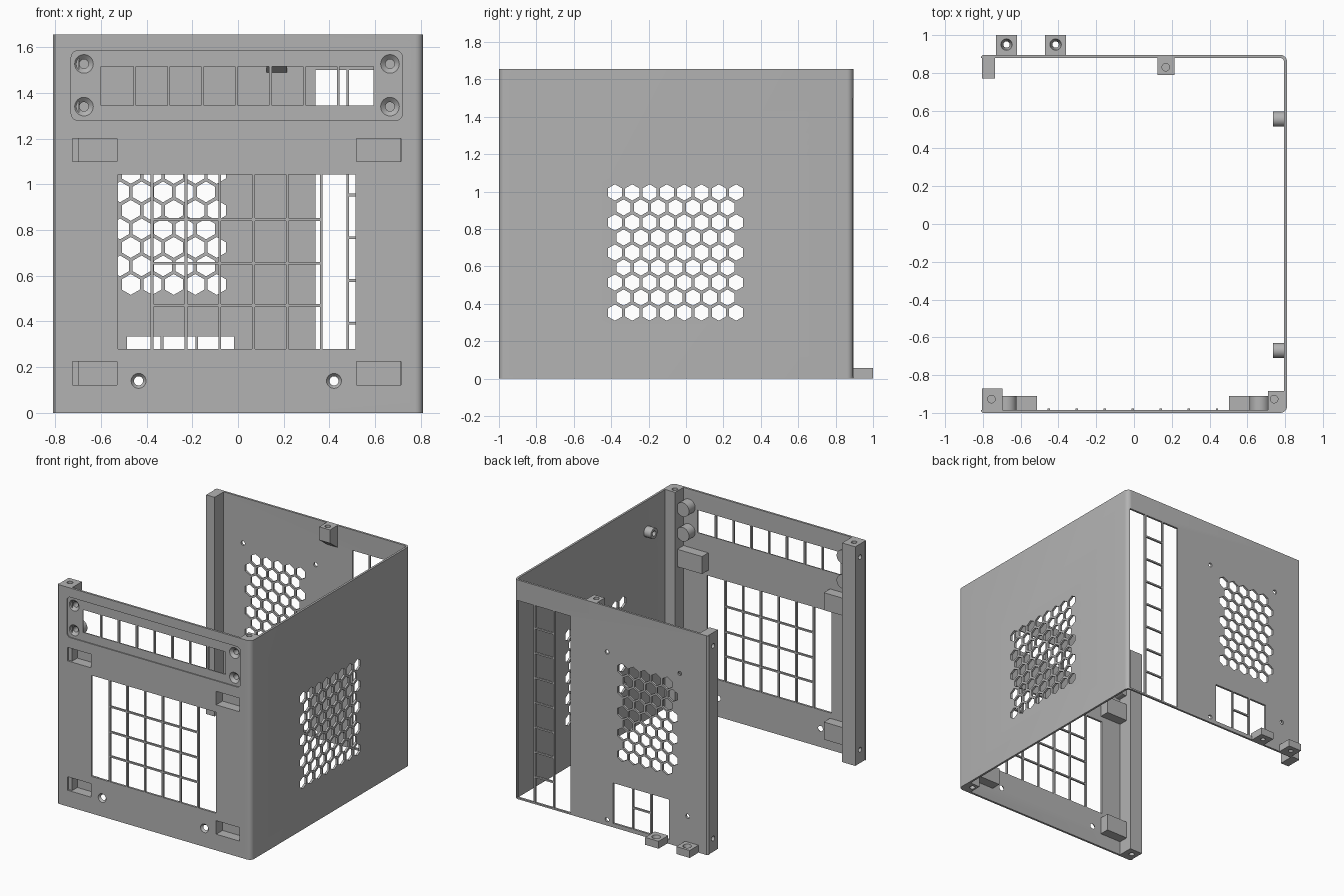
import bpy, bmesh, math
from mathutils import Vector

cube = bpy.data.objects.get("Cube")
if cube:
    bpy.data.objects.remove(cube, do_unlink=True)

grey = bpy.data.materials.new("plain grey")
grey.use_nodes = True
GREY = (0.45, 0.45, 0.45, 1)
grey.diffuse_color = GREY
grey.node_tree.nodes["Principled BSDF"].inputs["Base Color"].default_value = GREY

TOP, FRONT, BACK, SIDE, WALL = 1.655, -1.0, 0.895, 0.81, 0.016


def loft(bm, ring_a, ring_b):
    """Closed solid between two matching rings of points."""
    a = [bm.verts.new(p) for p in ring_a]
    b = [bm.verts.new(p) for p in ring_b]
    n = len(a)
    faces = [bm.faces.new(a), bm.faces.new(b[::-1])]
    faces += [bm.faces.new((a[i], b[i], b[(i + 1) % n], a[(i + 1) % n])) for i in range(n)]
    bmesh.ops.recalc_face_normals(bm, faces=faces)


def box(bm, x, y, z):
    ring = [(x[0], y[0]), (x[1], y[0]), (x[1], y[1]), (x[0], y[1])]
    loft(bm, [(*p, z[0]) for p in ring], [(*p, z[1]) for p in ring])


def rod(bm, centre, axis, length, r0, r1=None, n=24):
    """Cylinder or cone from centre along axis 0, 1 or 2; six sides give upright hexagons."""
    u, v = [i for i in range(3) if i != axis]
    rings = []
    for r, shift in ((r0, 0), (r0 if r1 is None else r1, length)):
        ring = []
        for k in range(n):
            t = math.tau * k / n + math.pi / 2
            p = Vector(centre)
            p[axis] += shift
            p[u] += r * math.cos(t)
            p[v] += r * math.sin(t)
            ring.append(p)
        rings.append(ring)
    loft(bm, *rings)


def make(name, bm):
    mesh = bpy.data.meshes.new(name)
    bm.to_mesh(mesh)
    bm.free()
    mesh.materials.append(grey)
    obj = bpy.data.objects.new(name, mesh)
    bpy.context.scene.collection.objects.link(obj)
    return obj


def cut(obj, bm):
    """Subtract the solids in bm from obj."""
    cutter = make("cutter", bm)
    cutter.hide_render = True
    mod = obj.modifiers.new("cut", "BOOLEAN")
    mod.operation, mod.solver, mod.object = "DIFFERENCE", "EXACT", cutter
    graph = bpy.context.evaluated_depsgraph_get()
    mesh = bpy.data.meshes.new_from_object(obj.evaluated_get(graph))
    obj.modifiers.clear()
    obj.data = mesh
    bpy.data.objects.remove(cutter, do_unlink=True)


def arc(cx, cy, r, start, end, steps=6):
    angles = [math.radians(start + (end - start) * i / steps) for i in range(steps + 1)]
    return [(cx + r * math.cos(a), cy + r * math.sin(a)) for a in angles]


# Folded shell: front, side and back walls
R = 0.035
cx, y0, y1 = SIDE - R, FRONT + R, BACK - R
profile = [(-SIDE, FRONT + 0.01), (-SIDE + 0.01, FRONT)]
profile += arc(cx, y0, R, -90, 0) + arc(cx, y1, R, 0, 90)
profile += [(-SIDE + 0.01, BACK), (-SIDE, BACK - 0.01), (-SIDE, BACK - WALL)]
profile += arc(cx, y1, R - WALL, 90, 0) + arc(cx, y0, R - WALL, 0, -90) + [(-SIDE, FRONT + WALL)]
bm = bmesh.new()
loft(bm, [(x, y, 0) for x, y in profile], [(x, y, TOP) for x, y in profile])
shell = make("folded_shell", bm)

# Rectangular openings
thru_front, thru_back = (FRONT - 0.05, FRONT + 0.05), (BACK - 0.05, BACK + 0.05)
pockets = [(x, z) for x in (-0.627, 0.616) for z in (0.173, 1.15)]
bm = bmesh.new()
box(bm, (-0.525, 0.515), thru_front, (0.28, 1.043))
box(bm, (-0.6, 0.592), thru_front, (1.345, 1.515))
box(bm, (0.34, 0.785), thru_back, (0.012, 1.5))
box(bm, (-0.486, -0.018), thru_back, (0.03, 0.335))
for x, z in pockets:
    box(bm, (x - 0.098, x + 0.098), thru_front, (z - 0.051, z + 0.051))
cut(shell, bm)

# Shallow rounded recess around the upper vent
bm = bmesh.new()
corners = (arc(0.69, 1.555, 0.03, 0, 90) + arc(-0.7, 1.555, 0.03, 90, 180)
           + arc(-0.7, 1.31, 0.03, 180, 270) + arc(0.69, 1.31, 0.03, 270, 360))
loft(bm, [(x, FRONT - 0.02, z) for x, z in corners], [(x, FRONT + 0.008, z) for x, z in corners])
cut(shell, bm)

# Honeycomb vents in the side and back walls
bm = bmesh.new()
for row in range(9):
    odd = row % 2
    for col in range(8 - odd):
        rod(bm, (SIDE - 0.05, -0.38 + 0.0926 * (col + odd / 2), 0.353 + 0.0803 * row), 0, 0.1, 0.0435, n=6)
    for col in range(5):
        rod(bm, (-0.469 + 0.094 * (col - odd / 2), BACK - 0.05, 0.562 + 0.081 * row), 1, 0.1, 0.0455, n=6)
cut(shell, bm)

# Screw holes
screws = [(x, z) for x in (-0.674, 0.665) for z in (1.34, 1.527)]
bm = bmesh.new()
for x in (-0.435, 0.42):
    rod(bm, (x, FRONT - 0.004, 0.14), 1, 0.025, 0.036, 0.016)
for x, z in screws:
    rod(bm, (x, FRONT - 0.05, z), 1, 0.1, 0.042)
for x, z in ((0.033, 1.31), (-0.574, 1.31), (-0.64, 0.25), (0.033, 0.045)):
    rod(bm, (x, BACK - 0.05, z), 1, 0.1, 0.016, n=16)
cut(shell, bm)

# Thin grille bars
B = 0.006


def bars(name, y, uprights, levels, x_span, z_span):
    bm = bmesh.new()
    for x in uprights:
        box(bm, (x - B, x + B), (y, y + WALL), z_span)
    for z in levels:
        box(bm, x_span, (y + 0.001, y + WALL - 0.001), (z - B, z + B))
    make(name, bm)


bars("front_grille", FRONT, [-0.376 + 0.148 * i for i in range(6)], (0.47, 0.655, 0.846),
     (-0.376, 0.364), (0.28, 1.043))
bars("upper_vent_bars", FRONT + 0.008 - 0.001, [-0.452 + 0.1485 * i for i in range(7)], (),
     (0, 0), (1.345, 1.515))
bars("rear_slot_bars", BACK - WALL, (0.48, 0.64), [0.205 + 0.187 * i for i in range(7)],
     (0.48, 0.64), (0.012, 1.5))
bars("rear_port_bars", BACK - WALL, (-0.333, -0.18), (0.19,), (-0.333, -0.18), (0.03, 0.335))

# Closed pockets behind the front wall
for i, (x, z) in enumerate(pockets):
    bm = bmesh.new()
    box(bm, (x - 0.113, x + 0.113), (FRONT + 0.012, -0.91), (z - 0.066, z + 0.066))
    pocket = make(f"front_pocket_{i + 1}", bm)
    bm = bmesh.new()
    box(bm, (x - 0.098, x + 0.098), (FRONT - 0.05, -0.925), (z - 0.051, z + 0.051))
    cut(pocket, bm)

# Blind screw bosses at the recess corners
for i, (x, z) in enumerate(screws):
    bm = bmesh.new()
    rod(bm, (x, FRONT + 0.008, z), 1, 0.082, 0.053)
    boss = make(f"vent_screw_boss_{i + 1}", bm)
    bm = bmesh.new()
    rod(bm, (x, FRONT + 0.007, z), 1, 0.02, 0.042, 0.02)
    cut(boss, bm)
    bm = bmesh.new()
    rod(bm, (x, FRONT + 0.02, z), 1, 0.055, 0.02)
    cut(boss, bm)

# Corner posts with screw holes
posts = {"front_right_post": ((-0.805, -0.695), (-0.986, -0.87), (-0.755, -0.927)),
         "front_left_post": ((0.71, 0.797), (-0.986, -0.885), (0.742, -0.927)),
         "back_right_post": ((-0.805, -0.735), (0.77, 0.881), None)}
for name, (xs, ys, hole) in posts.items():
    bm = bmesh.new()
    box(bm, xs, ys, (0, TOP))
    post = make(name, bm)
    bm = bmesh.new()
    if hole:
        for z in (-0.02, TOP - 0.04):
            rod(bm, (*hole, z), 2, 0.06, 0.02)
    if xs[0] < 0:
        for z in (0.1, TOP - 0.1):
            rod(bm, (xs[0] - 0.02, sum(ys) / 2, z), 0, 0.06, 0.018)
    cut(post, bm)

# Sloped lid tab on the back wall
bm = bmesh.new()
tab = [(0.79, TOP), (0.885, TOP), (0.885, 1.485), (0.79, 1.555)]
loft(bm, [(0.125, y, z) for y, z in tab], [(0.215, y, z) for y, z in tab])
lid_tab = make("lid_tab", bm)
bm = bmesh.new()
rod(bm, (0.168, 0.83, TOP - 0.05), 2, 0.08, 0.02)
cut(lid_tab, bm)

# Mounting feet behind the back wall
for i, x in enumerate((-0.675, -0.415)):
    bm = bmesh.new()
    box(bm, (x - 0.056, x + 0.056), (BACK - 0.01, 1.0), (0, 0.056))
    foot = make(f"rear_foot_{i + 1}", bm)
    bm = bmesh.new()
    rod(bm, (x, 0.95, -0.02), 2, 0.1, 0.012, 0.036)
    cut(foot, bm)

# Hollow bosses inside the side wall
for i, y in enumerate((-0.67, 0.555)):
    bm = bmesh.new()
    rod(bm, (0.735, y, 1.42), 0, 0.065, 0.04)
    boss = make(f"side_boss_{i + 1}", bm)
    bm = bmesh.new()
    rod(bm, (0.725, y, 1.42), 0, 0.05, 0.02)
    cut(boss, bm)

# Smooth the round parts, keep the edges sharp
bpy.ops.object.select_all(action="DESELECT")
for obj in bpy.context.scene.objects:
    if obj.type == "MESH":
        obj.select_set(True)
        bpy.context.view_layer.objects.active = obj
bpy.ops.object.shade_smooth_by_angle(angle=math.radians(30))
